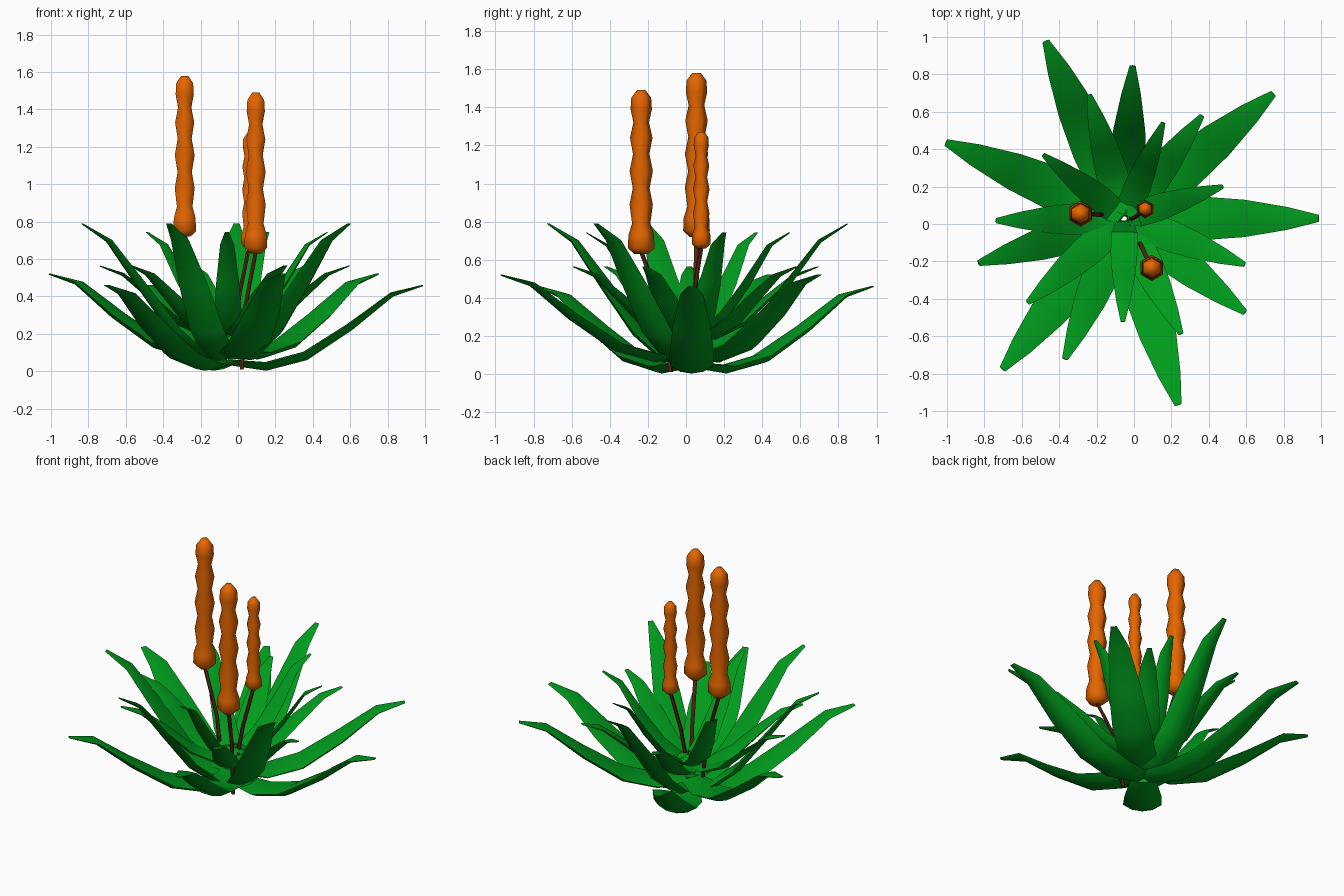
import bpy, bmesh, math
from mathutils import Vector, Matrix

if "Cube" in bpy.data.objects:
    bpy.data.objects.remove(bpy.data.objects["Cube"])

CENTRE = Vector((-0.05, 0.03, 0))


def material(name, rgb):
    m = bpy.data.materials.new(name)
    m.diffuse_color = (*rgb, 1)
    m.use_nodes = True
    m.node_tree.nodes["Principled BSDF"].inputs["Base Color"].default_value = m.diffuse_color
    return m


GREEN = material("leaf_green", (0.0, 0.33, 0.012))
ORANGE = material("flower_orange", (0.78, 0.13, 0.0))
BROWN = material("stem_brown", (0.10, 0.02, 0.008))


def loft(name, rings, mat, angle):
    """Skin a list of equal closed rings and cap both ends."""
    bm = bmesh.new()
    vs = [[bm.verts.new(p) for p in ring] for ring in rings]
    n = len(vs[0])
    for a, b in zip(vs, vs[1:]):
        for i in range(n):
            j = (i + 1) % n
            bm.faces.new((a[i], a[j], b[j], b[i]))
    bm.faces.new(vs[0])
    bm.faces.new(vs[-1])
    bmesh.ops.recalc_face_normals(bm, faces=bm.faces[:])
    me = bpy.data.meshes.new(name)
    bm.to_mesh(me)
    bm.free()
    ob = bpy.data.objects.new(name, me)
    bpy.context.collection.objects.link(ob)
    me.materials.append(mat)
    bpy.ops.object.select_all(action='DESELECT')
    ob.select_set(True)
    bpy.context.view_layer.objects.active = ob
    bpy.ops.object.shade_smooth_by_angle(angle=math.radians(angle))
    return ob


TAPER = (0.65, 0.95, 1.0, 0.85, 0.52, 0.16)


def leaf(name, path, width, degrees, lift=0):
    """Fleshy, tapering leaf following a (radius, height) keel path."""
    turn = Matrix.Rotation(math.radians(degrees), 3, 'Z')
    rings = []
    for i, (r, z) in enumerate(path):
        a, b = path[max(i - 1, 0)], path[min(i + 1, len(path) - 1)]
        t = Vector((b[0] - a[0], 0, b[1] - a[1])).normalized()
        up = Vector((-t.z, 0, t.x))
        w = width * TAPER[i]
        section = [(-0.5, 0.17), (-0.27, 0.04), (0, 0), (0.27, 0.04),
                   (0.5, 0.17), (0.25, 0.2), (0, 0.21), (-0.25, 0.2)]
        rings.append([turn @ (Vector((r, s * w, z + lift)) + up * (h * w)) + CENTRE
                      for s, h in section])
    loft(name, rings, GREEN, 50)


# Leaf tiers: keel path, width, lift, directions
outer = [(0.02, 0.03), (0.2, 0.003), (0.42, 0.06), (0.66, 0.22), (0.88, 0.40), (1.04, 0.455)]
tall = [(0.02, 0.07), (0.15, 0.06), (0.32, 0.2), (0.5, 0.44), (0.68, 0.69), (0.82, 0.785)]
middle = [(0.02, 0.2), (0.13, 0.18), (0.28, 0.25), (0.42, 0.38), (0.57, 0.51), (0.69, 0.56)]
inner = [(0.01, 0.25), (0.08, 0.22), (0.2, 0.3), (0.32, 0.46), (0.45, 0.67), (0.555, 0.74)]
tiers = [
    ("outer_low_leaf", outer, 0.235, 0, (0, 114, 231)),
    ("outer_high_leaf", outer, 0.235, 0.06, (40, 157, 286)),
    ("tall_leaf", tall, 0.2, 0, (87, 197, 247, 322)),
    ("middle_leaf", middle, 0.17, 0, (53, 106, 181, 221, 296, 339)),
    ("inner_leaf", inner, 0.145, 0, (18, 68, 142, 269)),
]
for name, path, width, lift, angles in tiers:
    for k, a in enumerate(angles):
        leaf(f"{name}_{k + 1}", path, width, a, lift)


def ring(centre, radius, sides=6):
    return [Vector(centre) + Vector((radius * math.sin(math.tau * i / sides),
                                     radius * math.cos(math.tau * i / sides), 0))
            for i in range(sides)]


# Flower spikes: bumpy hexagonal profile (height, radius)
profile = [(0, 0.035), (0.03, 0.07), (0.1, 0.067), (0.16, 0.048), (0.26, 0.061),
           (0.345, 0.044), (0.435, 0.061), (0.525, 0.043), (0.61, 0.059), (0.69, 0.041),
           (0.76, 0.056), (0.82, 0.052), (0.86, 0.022)]
spikes = [
    (0.72, 1.0, [(-0.16, 0.05, 0.15), (-0.19, 0.05, 0.42), (-0.285, 0.055, 0.73)]),
    (0.63, 1.0, [(0.02, -0.08, 0.01), (0.04, -0.12, 0.35), (0.095, -0.235, 0.64)]),
    (0.66, 0.71, [(-0.03, 0.02, 0.15), (0.01, 0.04, 0.42), (0.06, 0.08, 0.67)]),
]
for k, (z0, s, path) in enumerate(spikes):
    x, y, _ = path[-1]
    loft(f"flower_spike_{k + 1}", [ring((x, y, z0 + h * s), r * s) for h, r in profile], ORANGE, 80)
    loft(f"flower_stem_{k + 1}", [ring(p, 0.012) for p in path], BROWN, 60)
